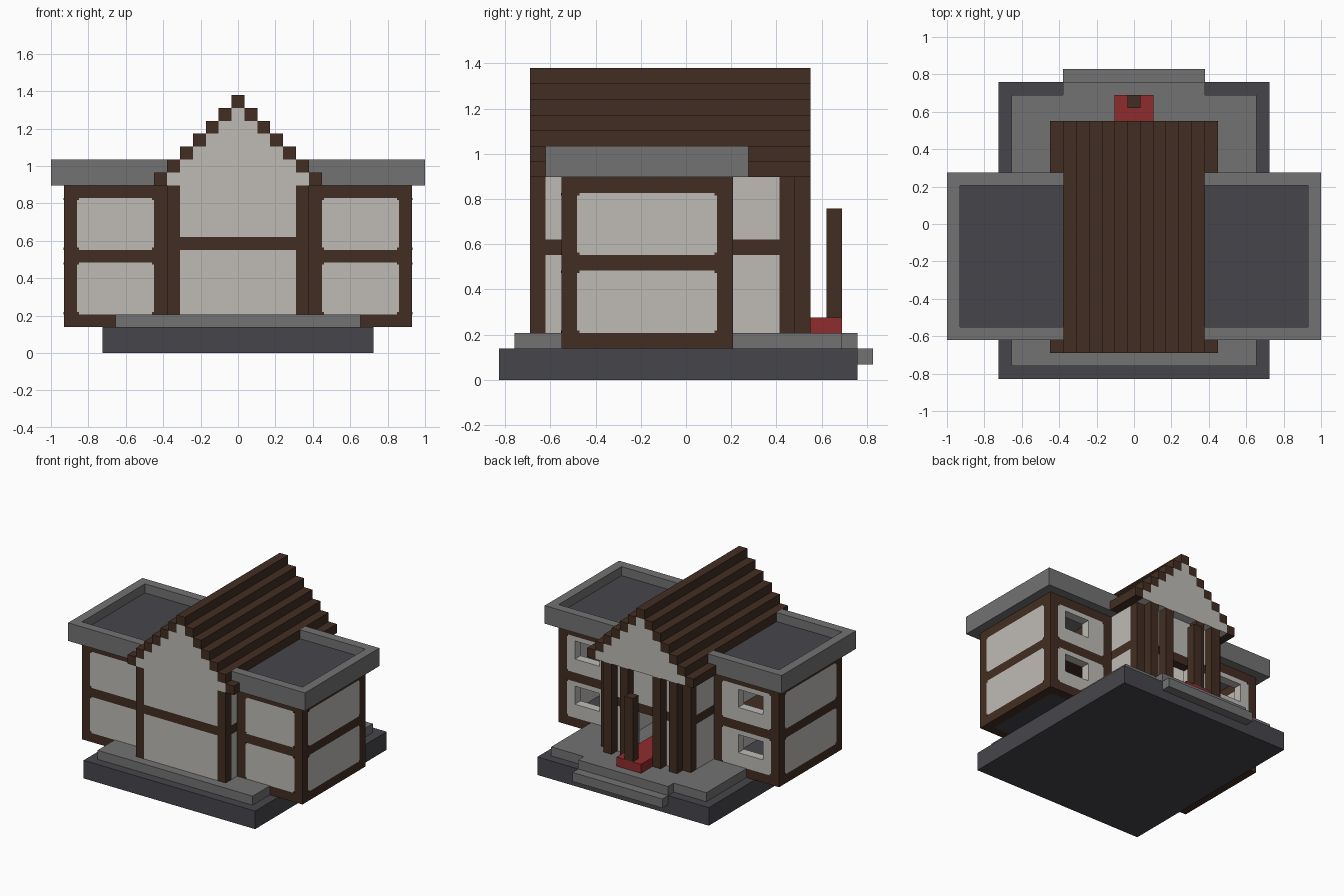
import bpy, bmesh
from mathutils import Vector

U = 2 / 29  # size of one building block

cube = bpy.data.objects.get("Cube")
if cube:
    bpy.data.objects.remove(cube, do_unlink=True)


def material(name, r, g, b):
    m = bpy.data.materials.new(name)
    m.use_nodes = True
    m.diffuse_color = (r, g, b, 1)
    m.node_tree.nodes["Principled BSDF"].inputs["Base Color"].default_value = (r, g, b, 1)
    return m


TIMBER = material("dark timber", .055, .027, .016)
PLASTER = material("pale plaster", .52, .50, .47)
STONE = material("grey stone", .17, .17, .17)
CHARCOAL = material("charcoal stone", .062, .06, .07)
RED = material("red carpet", .28, .025, .028)


def finish(name, bm, mats, mirror=False):
    bmesh.ops.scale(bm, vec=(U, U, U), verts=bm.verts)
    mesh = bpy.data.meshes.new(name)
    bm.to_mesh(mesh)
    bm.free()
    for m in mats:
        mesh.materials.append(m)
    ob = bpy.data.objects.new(name, mesh)
    bpy.context.collection.objects.link(ob)
    if mirror:
        ob.modifiers.new("Mirror", 'MIRROR').use_mirror_merge = False
    return ob


def boxes(name, mat, spans, mirror=False):
    """One object of boxes, each given as (x0, x1, y0, y1, z0, z1) in blocks."""
    bm = bmesh.new()
    for x0, x1, y0, y1, z0, z1 in spans:
        verts = bmesh.ops.create_cube(bm, size=1)["verts"]
        bmesh.ops.scale(bm, vec=(x1 - x0, y1 - y0, z1 - z0), verts=verts)
        bmesh.ops.translate(bm, vec=((x0 + x1) / 2, (y0 + y1) / 2, (z0 + z1) / 2), verts=verts)
    return finish(name, bm, [mat], mirror)


def lattice(name, cuts, mats, rule, mirror=False):
    """Block walls: rule(x, y, z) gives each cell's material or None; only exposed faces are made."""
    bm = bmesh.new()
    size = [len(c) - 1 for c in cuts]

    def cell(idx):
        if any(i < 0 or i >= n for i, n in zip(idx, size)):
            return None
        return rule(*[(c[i] + c[i + 1]) / 2 for c, i in zip(cuts, idx)])

    for n in range(size[0] * size[1] * size[2]):
        idx = [n % size[0], n // size[0] % size[1], n // (size[0] * size[1])]
        mat = cell(idx)
        if mat is None:
            continue
        for axis in range(3):
            u, v = (axis + 1) % 3, (axis + 2) % 3
            for side in (0, 1):
                near = list(idx)
                near[axis] += 2 * side - 1
                if cell(near) is not None:
                    continue
                corners = []
                for a, b in ((0, 0), (1, 0), (1, 1), (0, 1)):
                    p = Vector()
                    p[axis] = cuts[axis][idx[axis] + side]
                    p[u] = cuts[u][idx[u] + a]
                    p[v] = cuts[v][idx[v] + b]
                    corners.append(bm.verts.new(p))
                face = bm.faces.new(corners if side else corners[::-1])
                face.material_index = mats.index(mat)
    bmesh.ops.remove_doubles(bm, verts=bm.verts, dist=.001)
    return finish(name, bm, mats, mirror)


# Foundation, terrace and entrance step
boxes("foundation", CHARCOAL, [(-10.5, 10.5, -12, 11, 0, 2)])
boxes("terrace", STONE, [(-9.5, 9.5, -11, 10, 2, 3), (-5.5, 5.5, 10, 11, 2, 3)])
boxes("entrance_step", STONE, [(-5.5, 5.5, 11, 12, 1, 2)])


# Central hall with timber corners, a belt beam and a doorway at the back
def hall_rule(x, y, z):
    side, end = abs(x) > 4.5, y < -9 or y > 6
    if not side and not end:
        return None
    if side and end:
        return TIMBER
    if y > 6 and abs(x) < 1.5 and z < 8:
        return None
    return TIMBER if 8 < z < 9 else PLASTER


lattice("hall_walls",
        ([-5.5, -4.5, -1.5, 1.5, 4.5, 5.5], [-10, -9, 6, 7], [3, 8, 9, 13]),
        [TIMBER, PLASTER], hall_rule)

# Stepped gable and roof
boxes("gable", PLASTER, [(i - 19 + .5 + 0, 19 - i - .5, -10, 8, i, i + 1) for i in range(13, 19)])
roof = [(-.5, .5, -10, 8, 19, 20)]
for i in range(1, 7):
    for y0, y1 in ([(-10, 8)] if i < 6 else [(-10, -9), (4, 8)]):
        roof += [(i - .5, i + .5, y0, y1, 19 - i, 20 - i),
                 (-i - .5, -i + .5, y0, y1, 19 - i, 20 - i)]
boxes("stepped_roof", TIMBER, roof)

# Porch
boxes("porch_pillars", TIMBER, [(x, x + 1, 7, 8, 3, 13) for x in (1.5, 3.5)], mirror=True)
boxes("entrance_carpet", RED, [(-1.5, 1.5, 2, 10, 3, 4)])
boxes("entrance_post", TIMBER, [(-.5, .5, 9, 10, 4, 11)])


# Two-storey wings, timber framed, with windows at the back
def wing_rule(x, y, z):
    inside_x, inside_y = 6.5 < x < 12.5, -7 < y < 2
    beam = z < 3 or 7 < z < 8 or z > 12
    if inside_x and inside_y:
        return CHARCOAL if z < 3 else TIMBER if 7 < z < 8 else None
    if beam or not (inside_x or inside_y):
        return TIMBER
    if y > 2 and 8.5 < x < 11.5 and (4.5 < z < 6.5 or 9.5 < z < 11.5):
        return None
    return PLASTER


lattice("wing_walls",
        ([5.5, 6.5, 8.5, 11.5, 12.5, 13.5], [-8, -7, 2, 3],
         [2, 3, 4.5, 6.5, 7, 8, 9.5, 11.5, 12, 13]),
        [TIMBER, PLASTER, CHARCOAL], wing_rule, mirror=True)

# Small timber fillets in the panel corners
S, T = .16, .03
fillets = []
for z in (3, 7 - S, 8, 12 - S):
    for x in (6.5, 12.5 - S):
        fillets += [(x, x + S, -8 - T, -8, z, z + S), (x, x + S, 3, 3 + T, z, z + S)]
    for y in (-7, 2 - S):
        fillets.append((13.5, 13.5 + T, y, y + S, z, z + S))
boxes("panel_corner_fillets", TIMBER, fillets, mirror=True)


# Flat wing roofs: charcoal deck inside a stone parapet
def roof_rule(x, y, z):
    if x < 13.5 and -8 < y < 3:
        return STONE if z < 13.9 else CHARCOAL if z < 14 else None
    return STONE


lattice("wing_roof", ([5.5, 13.5, 14.5], [-9, -8, 3, 4], [13, 13.9, 14, 15]),
        [STONE, CHARCOAL], roof_rule, mirror=True)
